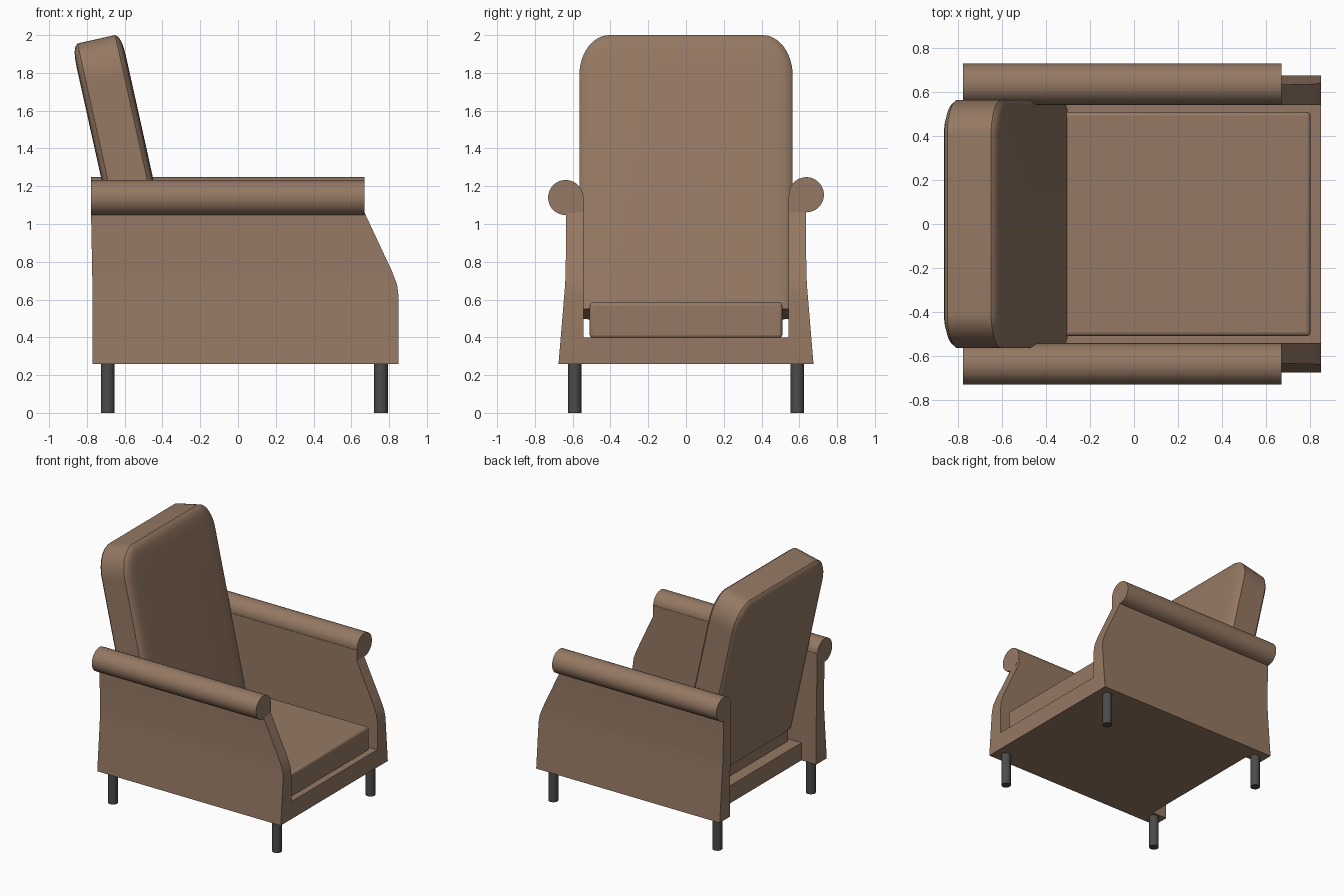
import bpy, bmesh, math
from mathutils import Vector

if "Cube" in bpy.data.objects:
    bpy.data.objects.remove(bpy.data.objects["Cube"])


def material(name, rgb):
    m = bpy.data.materials.new(name)
    m.diffuse_color = (*rgb, 1)
    m.use_nodes = True
    m.node_tree.nodes["Principled BSDF"].inputs["Base Color"].default_value = m.diffuse_color
    return m


BROWN = material("brown fabric", (0.30, 0.19, 0.125))
DARK = material("dark metal", (0.07, 0.07, 0.07))


def finish(name, bm, mat, angle=35):
    bmesh.ops.recalc_face_normals(bm, faces=bm.faces)
    me = bpy.data.meshes.new(name)
    bm.to_mesh(me)
    bm.free()
    me.materials.append(mat)
    ob = bpy.data.objects.new(name, me)
    bpy.context.collection.objects.link(ob)
    bpy.ops.object.select_all(action='DESELECT')
    ob.select_set(True)
    bpy.context.view_layer.objects.active = ob
    bpy.ops.object.shade_smooth_by_angle(angle=math.radians(angle))
    return ob


def loft(name, rings, mat, angle=35):
    """Skin a list of closed rings and cap both ends."""
    bm = bmesh.new()
    vs = [[bm.verts.new(p) for p in r] for r in rings]
    n = len(rings[0])
    for a, b in zip(vs, vs[1:]):
        for i in range(n):
            j = (i + 1) % n
            bm.faces.new((a[i], a[j], b[j], b[i]))
    bm.faces.new(vs[0])
    bm.faces.new(vs[-1])
    return finish(name, bm, mat, angle)


def box(name, lo, hi, mat, bevel=0):
    ring = lambda z: [(lo[0], lo[1], z), (hi[0], lo[1], z), (hi[0], hi[1], z), (lo[0], hi[1], z)]
    ob = loft(name, [ring(lo[2]), ring(hi[2])], mat)
    if bevel:
        b = ob.modifiers.new("soft edges", 'BEVEL')
        b.width, b.segments = bevel, 3
    return ob


def cylinder(name, centre, r, length, axis, mat, sides):
    rings = []
    for e in (-length / 2, length / 2):
        ring = []
        for i in range(sides):
            a = 2 * math.pi * i / sides
            c, s = r * math.cos(a), r * math.sin(a)
            off = (e, c, s) if axis == 'X' else (c, s, e)
            ring.append(Vector(centre) + Vector(off))
        rings.append(ring)
    return loft(name, rings, mat)


# side panels: levels of (z, back x, front x, outer y)
LEVELS = [(0.26, -0.77, 0.85, 0.675), (0.62, -0.77, 0.85, 0.645), (0.68, -0.771, 0.842, 0.64),
          (0.75, -0.772, 0.815, 0.637), (1.06, -0.778, 0.67, 0.635), (1.145, -0.778, 0.67, 0.635)]
for side, label, roll_z in ((-1, "left", 1.14), (1, "right", 1.155)):
    rings = [[(xb, side * 0.542, z), (xf, side * 0.542, z), (xf, side * yo, z), (xb, side * yo, z)]
             for z, xb, xf, yo in LEVELS]
    loft(label + "_side_panel", rings, BROWN, 20)
    # rolled armrest
    cylinder(label + "_arm_roll", (-0.054, side * 0.637, roll_z), 0.093, 1.45, 'X', BROWN, 48)
    # legs
    for x, end in ((-0.69, "back"), (0.757, "front")):
        cylinder(f"{end}_{label}_leg", (x, side * 0.59, 0.131), 0.036, 0.262, 'Z', DARK, 24)

# seat base and cushion
box("seat_base", (-0.64, -0.545, 0.26), (0.85, 0.545, 0.40), BROWN)
box("seat_cushion", (-0.55, -0.51, 0.395), (0.803, 0.51, 0.585), BROWN, 0.018)

# leaning padded backrest with rounded upper corners
TILT = math.radians(12.5)
TOP = Vector((-0.75, 0, 1.978))
DOWN = Vector((math.sin(TILT), 0, -math.cos(TILT)))
FWD = Vector((math.cos(TILT), 0, math.sin(TILT)))


def back_ring(inset, t):
    a, b = 0.16 - inset, 0.22 - inset
    arc = [(0.405 + a * math.cos(k * math.pi / 24), 0.22 - b * math.sin(k * math.pi / 24))
           for k in range(13)]
    half = [(0.565 - inset, 1.49)] + arc
    outline = half + [(-y, s) for y, s in reversed(half)]
    return [TOP + DOWN * s + FWD * t + Vector((0, y, 0)) for y, s in outline]


PADDING = [(0.12, 0.134), (0.08, 0.132), (0.045, 0.128), (0.015, 0.118), (0, 0.102)]
loft("backrest", [back_ring(i, -t) for i, t in PADDING] +
     [back_ring(i, t) for i, t in reversed(PADDING)], BROWN)
